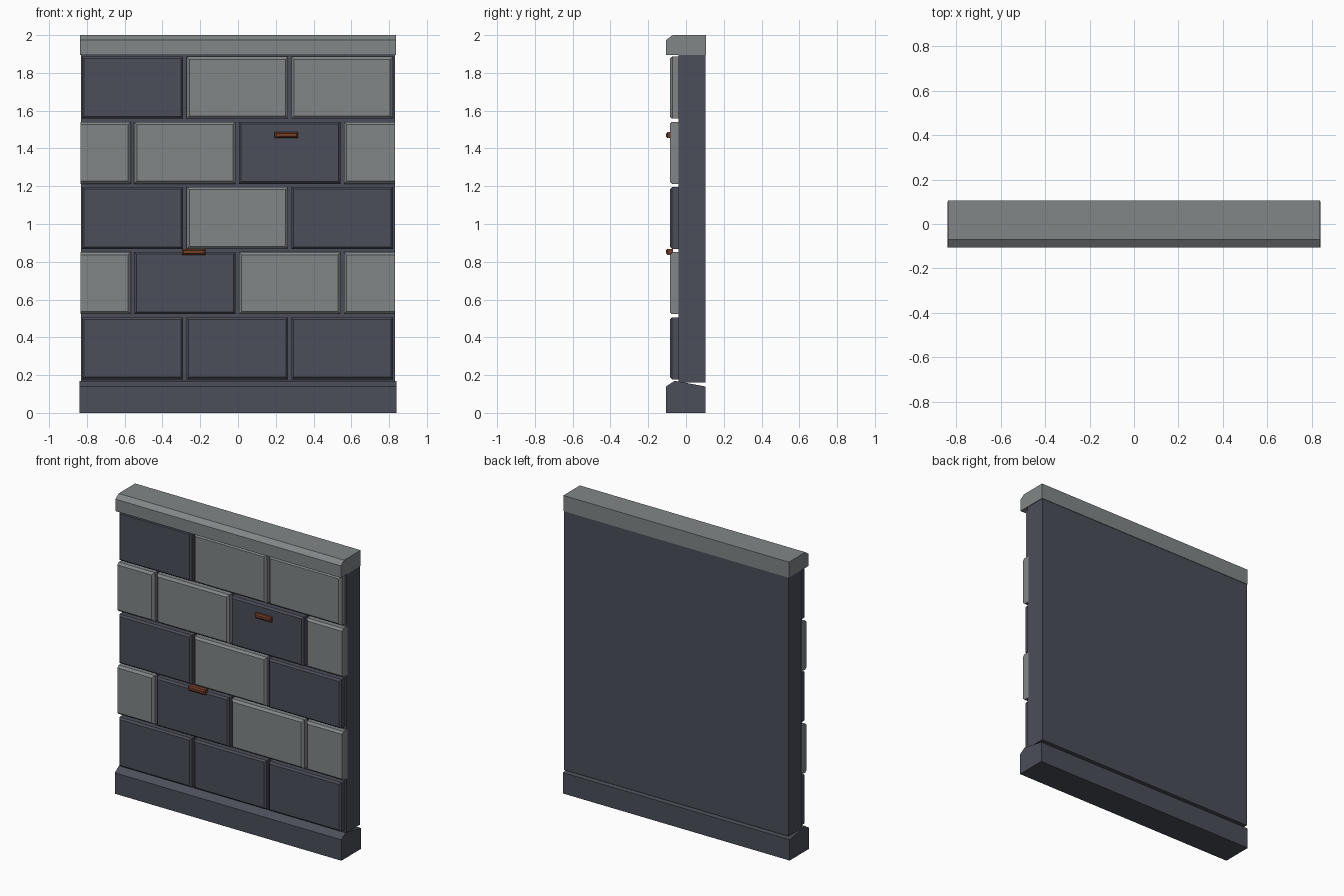
import bpy, bmesh

default = bpy.data.objects.get("Cube")
if default:
    bpy.data.objects.remove(default, do_unlink=True)


def material(name, rgb):
    m = bpy.data.materials.new(name)
    m.use_nodes = True
    m.diffuse_color = (*rgb, 1)
    bsdf = next(n for n in m.node_tree.nodes if n.type == 'BSDF_PRINCIPLED')
    bsdf.inputs["Base Color"].default_value = (*rgb, 1)
    return m


DARK = material("dark slate", (0.07, 0.077, 0.1))
LIGHT = material("light grey stone", (0.22, 0.238, 0.245))
RUST = material("rust brown", (0.17, 0.047, 0.019))


def loft(name, rings, mat):
    """Skin a list of equal point rings and close both ends."""
    bm = bmesh.new()
    loops = [[bm.verts.new(p) for p in ring] for ring in rings]
    n = len(loops[0])
    for a, b in zip(loops, loops[1:]):
        for i in range(n):
            j = (i + 1) % n
            bm.faces.new((a[i], a[j], b[j], b[i]))
    bm.faces.new(loops[0])
    bm.faces.new(loops[-1])
    bmesh.ops.recalc_face_normals(bm, faces=bm.faces)
    mesh = bpy.data.meshes.new(name)
    bm.to_mesh(mesh)
    bm.free()
    mesh.materials.append(mat)
    obj = bpy.data.objects.new(name, mesh)
    bpy.context.collection.objects.link(obj)
    return obj


def extrude_x(name, profile, half, mat):
    return loft(name, [[(x, y, z) for y, z in profile] for x in (-half, half)], mat)


def rect(x0, x1, z0, z1, y):
    return [(x0, y, z0), (x1, y, z0), (x1, y, z1), (x0, y, z1)]


def block(name, x0, x1, z0, z1, y_back, y_front, bevel, mat, cut=0):
    """Box with chamfered front edges; cut = -1 or 1 leaves that side square."""
    left = 0 if cut < 0 else bevel
    right = 0 if cut > 0 else bevel
    return loft(name, [rect(x0, x1, z0, z1, y_back),
                       rect(x0, x1, z0, z1, y_front + bevel),
                       rect(x0 + left, x1 - right, z0 + bevel, z1 - bevel, y_front)], mat)


# Wall core, sloped plinth and chamfered cap
extrude_x("wall_core", [(-0.04, 0.16), (0.102, 0.16), (0.102, 1.905), (-0.04, 1.905)], 0.832, DARK)
extrude_x("plinth", [(-0.105, 0), (0.102, 0), (0.102, 0.14), (-0.06, 0.17), (-0.105, 0.14)], 0.84, DARK)
extrude_x("cap", [(-0.105, 1.895), (0.105, 1.895), (0.105, 2), (-0.07, 2), (-0.105, 1.975)], 0.836, LIGHT)

# Facing blocks in running bond, D = dark and L = light, bottom row first
rows = ["DDD", "LDLL", "DLD", "LLDL", "DLL"]
PITCH, EDGE, GAP = 0.555, 0.832, 0.009
for r, row in enumerate(rows):
    z0 = 0.178 + r * 0.345
    start = -EDGE if len(row) == 3 else -EDGE - PITCH / 2
    for i, tone in enumerate(row):
        x0 = start + i * PITCH
        x1 = x0 + PITCH
        cut = -1 if x0 < -EDGE - GAP else 1 if x1 > EDGE + GAP else 0
        x0 = -EDGE - 0.003 if cut < 0 else x0 + GAP - 0.004
        x1 = EDGE if cut > 0 else x1 - GAP - 0.004
        block(f"block_row{r + 1}_{i + 1}", x0, x1, z0, z0 + 0.328, -0.03, -0.085,
              0.011 if tone == "D" else 0.014, DARK if tone == "D" else LIGHT, cut)

# Small rusty clips
for name, x, z in (("upper_clip", 0.255, 1.47), ("lower_clip", -0.235, 0.852)):
    block(name, x - 0.062, x + 0.062, z - 0.016, z + 0.016, -0.07, -0.106, 0.008, RUST)
